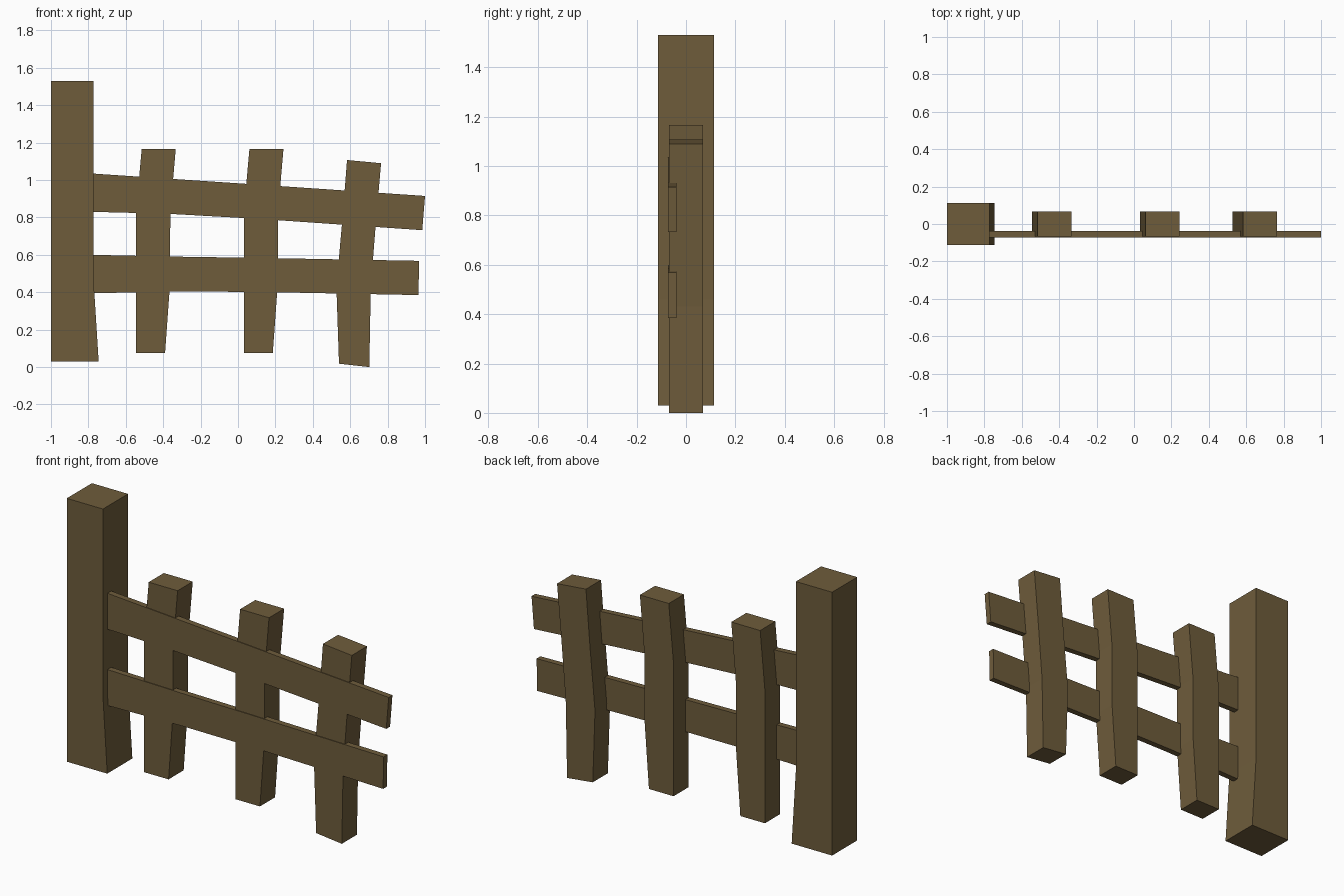
import bpy, bmesh

if "Cube" in bpy.data.objects:
    bpy.data.objects.remove(bpy.data.objects["Cube"])

wood = bpy.data.materials.new("brown wood")
wood.diffuse_color = (0.156, 0.107, 0.044, 1)
wood.use_nodes = True
wood.node_tree.nodes["Principled BSDF"].inputs["Base Color"].default_value = wood.diffuse_color


def board(name, side_a, side_b, y0, y1):
    """Solid plank: two matching edge lines (x, z) bridged and extruded from y0 to y1."""
    bm = bmesh.new()
    rings = []
    for (ax, az), (bx, bz) in zip(side_a, side_b):
        rings.append([bm.verts.new(p) for p in
                      ((ax, y0, az), (bx, y0, bz), (bx, y1, bz), (ax, y1, az))])
    for r, s in zip(rings, rings[1:]):
        for i in range(4):
            j = (i + 1) % 4
            bm.faces.new((r[i], r[j], s[j], s[i]))
    bm.faces.new(rings[0])
    bm.faces.new(rings[-1])
    bmesh.ops.recalc_face_normals(bm, faces=bm.faces)
    mesh = bpy.data.meshes.new(name)
    bm.to_mesh(mesh)
    bm.free()
    mesh.materials.append(wood)
    obj = bpy.data.objects.new(name, mesh)
    bpy.context.collection.objects.link(obj)
    return obj


# Tall end post, flared at the foot
board("end_post",
      [(-1, 0.03), (-1, 0.46), (-1, 1.53)],
      [(-0.745, 0.03), (-0.772, 0.46), (-0.772, 1.53)], -0.113, 0.113)

# Two matching bent pickets
left = [(-0.545, 0.075), (-0.545, 0.45), (-0.545, 0.83), (-0.515, 1.165)]
right = [(-0.39, 0.075), (-0.363, 0.45), (-0.362, 0.83), (-0.333, 1.165)]
for n, dx in enumerate((0, 0.576), 1):
    board(f"picket_{n}", [(x + dx, z) for x, z in left],
          [(x + dx, z) for x, z in right], -0.068, 0.068)

# Last picket, sunk and leaning
board("picket_3",
      [(0.54, 0.018), (0.526, 0.43), (0.558, 0.79), (0.583, 1.107)],
      [(0.702, 0.0), (0.71, 0.43), (0.737, 0.77), (0.765, 1.09)], -0.068, 0.068)

# Rails nailed across the front of the pickets
board("upper_rail",
      [(-0.78, 0.83), (-0.38, 0.82), (0.1, 0.793), (0.985, 0.732)],
      [(-0.78, 1.035), (-0.38, 1.008), (0.1, 0.976), (1.0, 0.915)], -0.072, -0.038)
board("lower_rail",
      [(-0.78, 0.395), (-0.3, 0.404), (0.1, 0.402), (0.965, 0.385)],
      [(-0.78, 0.6), (-0.3, 0.59), (0.1, 0.584), (0.968, 0.568)], -0.072, -0.038)
